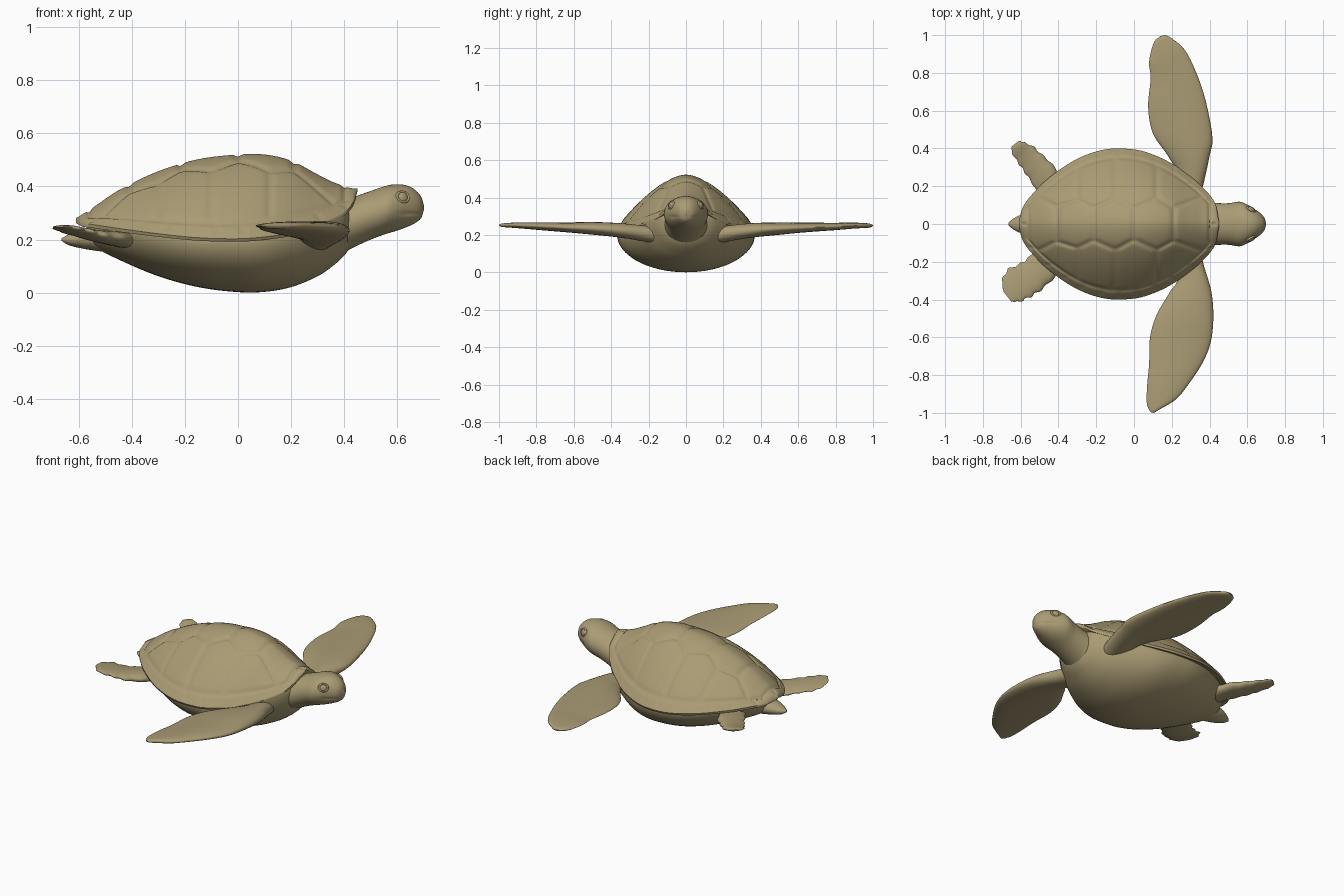
import bpy, bmesh, math
from mathutils import Vector

skin = bpy.data.materials.new("olive_tan")
skin.diffuse_color = (0.40, 0.33, 0.175, 1)


def curve(rows, x):
    """Smooth interpolation of rows keyed on their first column."""
    n = len(rows)
    x = min(max(x, rows[0][0]), rows[-1][0])
    i = 0
    while i < n - 2 and x > rows[i + 1][0]:
        i += 1
    a, b = rows[i], rows[i + 1]
    p, q = rows[max(i - 1, 0)], rows[min(i + 2, n - 1)]
    w = b[0] - a[0]
    s = (x - a[0]) / w
    out = []
    for k in range(1, len(a)):
        ma = (b[k] - p[k]) / (b[0] - p[0]) * w
        mb = (q[k] - a[k]) / (q[0] - a[0]) * w
        out.append((2*s**3 - 3*s**2 + 1) * a[k] + (s**3 - 2*s**2 + s) * ma
                   + (3*s**2 - 2*s**3) * b[k] + (s**3 - s**2) * mb)
    return out


def loft(name, rings):
    """Skin a list of closed rings and cap both ends."""
    bm = bmesh.new()
    vs = [[bm.verts.new(p) for p in r] for r in rings]
    m = len(vs[0])
    for r0, r1 in zip(vs, vs[1:]):
        for j in range(m):
            bm.faces.new((r0[j], r0[(j + 1) % m], r1[(j + 1) % m], r1[j]))
    bm.faces.new(vs[0])
    bm.faces.new(vs[-1])
    bmesh.ops.recalc_face_normals(bm, faces=bm.faces)
    me = bpy.data.meshes.new(name)
    bm.to_mesh(me)
    bm.free()
    ob = bpy.data.objects.new(name, me)
    bpy.context.collection.objects.link(ob)
    me.materials.append(skin)
    return ob


def span(a, b, n):
    """Positions from a to b, packed closer at both ends."""
    return [(a + b) / 2 - (b - a) / 2 * math.cos(math.pi * i / n) for i in range(n + 1)]


# Upper shell: x, half width, rim height, crown height
SHELL = [(-0.61, 0.02, 0.265, 0.28), (-0.59, 0.085, 0.262, 0.295), (-0.55, 0.145, 0.257, 0.318),
         (-0.45, 0.245, 0.242, 0.385), (-0.3, 0.345, 0.222, 0.457), (-0.15, 0.395, 0.207, 0.502),
         (0.0, 0.395, 0.203, 0.52), (0.1, 0.368, 0.21, 0.52), (0.2, 0.32, 0.225, 0.497),
         (0.3, 0.25, 0.255, 0.445), (0.36, 0.198, 0.28, 0.415), (0.41, 0.142, 0.31, 0.40),
         (0.435, 0.095, 0.345, 0.395), (0.45, 0.015, 0.385, 0.392)]
SEEDS = [(x, 0) for x in (0.31, 0.11, -0.11, -0.32, -0.5)]
SEEDS += [(x, s * 0.22) for x in (0.23, 0.01, -0.21, -0.39) for s in (1, -1)]


def seam(x, y, edge):
    """Groove strength between the shell plates."""
    band = math.exp(-((edge - 0.05) / 0.009) ** 2)
    if edge < 0.05:
        c = abs(math.sin(12 * math.atan2(y, x + 0.08)))
        return max(band, 0.7 * math.exp(-(c / 0.25) ** 2) * min(1, edge / 0.02))
    d = sorted(math.hypot(x - a, y - b) for a, b in SEEDS)
    return max(band, math.exp(-((d[1] - d[0]) / 0.022) ** 2))


rings = []
for x in span(-0.61, 0.45, 130):
    hw, rim, top = curve(SHELL, x)
    ring = []
    for j in range(111):
        t = -1 + 2 * j / 110
        y = hw * t
        edge = min((1 - abs(t)) * hw, x + 0.61, 0.45 - x)
        g = seam(x, y, edge) * min(1, edge / 0.02) * 0.009
        ring.append((x, y, rim + (top - rim) * (1 - abs(t) ** 1.7) - g))
    for t in (0.985, 0.95, 0.85, 0.5, 0, -0.5, -0.85, -0.95, -0.985):
        lift = 0.3 * (top - rim) * (1 - t * t)
        ring.append((x, hw * t, rim + lift - 0.014 * min(1, hw / 0.1)))
    rings.append(ring)
loft("upper_shell", rings)


def tube(name, rows, x0, x1, n, mid=0.5, mouth=False):
    """Oval body along x from rows of x, half width, bottom, top."""
    rings = []
    for x in span(x0, x1, n):
        hw, lo, hi = curve(rows, x)
        zc = lo + (hi - lo) * mid
        ring = []
        for j in range(64):
            a = math.tau * j / 64
            s, c = math.sin(a), math.cos(a)
            z = zc + s * ((hi - zc) if s > 0 else (zc - lo))
            k = 1.0
            if mouth and x > 0.6:  # mouth crease
                k -= 0.07 * math.exp(-((z - 0.297) / 0.005) ** 2) * min(1, (x - 0.6) / 0.03)
            ring.append((x, hw * c * k, z))
        rings.append(ring)
    return loft(name, rings)


# Belly: x, half width, bottom, top
tube("belly", [(-0.57, 0.03, 0.20, 0.27), (-0.54, 0.11, 0.172, 0.28), (-0.45, 0.20, 0.125, 0.28),
               (-0.3, 0.305, 0.062, 0.27), (-0.15, 0.36, 0.021, 0.26), (0, 0.365, 0.002, 0.26),
               (0.1, 0.345, 0.003, 0.26), (0.2, 0.30, 0.021, 0.28), (0.3, 0.24, 0.062, 0.31),
               (0.36, 0.19, 0.103, 0.33), (0.41, 0.13, 0.152, 0.33), (0.44, 0.04, 0.21, 0.29)],
     -0.57, 0.44, 60, 0.75)

# Neck and head: x, half width, bottom, top
tube("neck_and_head", [(0.25, 0.14, 0.10, 0.31), (0.35, 0.13, 0.125, 0.335), (0.42, 0.113, 0.163, 0.355),
                       (0.5, 0.11, 0.20, 0.383), (0.56, 0.118, 0.222, 0.403), (0.6, 0.103, 0.234, 0.408),
                       (0.64, 0.078, 0.249, 0.402), (0.67, 0.056, 0.264, 0.384),
                       (0.69, 0.033, 0.282, 0.36), (0.70, 0.004, 0.312, 0.328)],
     0.25, 0.70, 60, 0.5, True)

# Tail
tube("tail", [(-0.665, 0.005, 0.196, 0.204), (-0.64, 0.028, 0.18, 0.218),
              (-0.58, 0.055, 0.165, 0.24), (-0.48, 0.07, 0.15, 0.25)], -0.665, -0.48, 16)


def flipper(name, rows, ripple=0.0):
    """Rows: leading x, y, trailing x, y, height, half thickness."""
    keyed = [(i,) + r for i, r in enumerate(rows)]
    rings = []
    steps = 6 * (len(rows) - 1)
    for i in range(steps + 1):
        u = i / 6
        lx, ly, tx, ty, z, h = curve(keyed, u)
        f = 1 + ripple * math.sin(u * 7) * min(1, u / 2)
        ring = []
        for j in range(32):
            a = math.tau * j / 32
            k = 0.5 - 0.5 * math.cos(a) * f
            ring.append((lx + (tx - lx) * k, ly + (ty - ly) * k,
                         z + h * math.sin(a) * (0.8 + 0.25 * math.cos(a))))
        rings.append(ring)
    loft(name, rings)


flipper("front_flipper_left", [
    (0.34, 0.10, 0.16, 0.14, 0.19, 0.055), (0.37, 0.22, 0.22, 0.27, 0.21, 0.05),
    (0.40, 0.36, 0.18, 0.36, 0.225, 0.046), (0.415, 0.46, 0.10, 0.48, 0.232, 0.041),
    (0.38, 0.65, 0.075, 0.62, 0.24, 0.031), (0.33, 0.80, 0.088, 0.77, 0.245, 0.024),
    (0.27, 0.92, 0.08, 0.86, 0.25, 0.019), (0.20, 0.983, 0.105, 0.96, 0.25, 0.014),
    (0.165, 1.0, 0.14, 0.995, 0.25, 0.004)])
flipper("front_flipper_right", [
    (0.34, -0.10, 0.16, -0.14, 0.19, 0.055), (0.37, -0.22, 0.23, -0.28, 0.21, 0.05),
    (0.41, -0.36, 0.19, -0.36, 0.225, 0.046), (0.42, -0.50, 0.12, -0.48, 0.235, 0.041),
    (0.405, -0.63, 0.085, -0.60, 0.24, 0.033), (0.36, -0.74, 0.08, -0.74, 0.245, 0.027),
    (0.28, -0.86, 0.07, -0.85, 0.25, 0.021), (0.22, -0.93, 0.067, -0.94, 0.252, 0.016),
    (0.13, -0.985, 0.078, -0.98, 0.252, 0.011), (0.105, -1.0, 0.09, -0.998, 0.252, 0.004)])
flipper("hind_flipper_left", [
    (-0.36, 0.18, -0.48, 0.12, 0.195, 0.038), (-0.42, 0.30, -0.53, 0.20, 0.203, 0.032),
    (-0.48, 0.36, -0.575, 0.27, 0.21, 0.025), (-0.535, 0.41, -0.61, 0.32, 0.22, 0.018),
    (-0.585, 0.433, -0.645, 0.375, 0.235, 0.013), (-0.61, 0.44, -0.648, 0.41, 0.24, 0.005)], 0.07)
flipper("hind_flipper_right", [
    (-0.36, -0.16, -0.48, -0.10, 0.195, 0.038), (-0.42, -0.28, -0.55, -0.17, 0.205, 0.032),
    (-0.495, -0.35, -0.60, -0.21, 0.215, 0.025), (-0.55, -0.385, -0.665, -0.24, 0.23, 0.018),
    (-0.605, -0.41, -0.697, -0.30, 0.243, 0.013), (-0.65, -0.41, -0.69, -0.36, 0.25, 0.005)], 0.07)

# Eyes with raised lids
for side, s in (("left", 1), ("right", -1)):
    aim = Vector((0.45, 0.85 * s, 0.3)).to_track_quat('Z', 'Y').to_euler()
    spot = (0.62, 0.079 * s, 0.36)
    bpy.ops.mesh.primitive_uv_sphere_add(segments=20, ring_count=12, radius=0.02, location=spot, rotation=aim)
    eye = bpy.context.object
    eye.name = "eye_" + side
    eye.scale.z = 0.5
    bpy.ops.mesh.primitive_torus_add(major_radius=0.024, minor_radius=0.006, major_segments=24,
                                     minor_segments=8, location=spot, rotation=aim)
    lid = bpy.context.object
    lid.name = "eyelid_" + side
    lid.scale.y = 0.85
    for ob in (eye, lid):
        ob.data.materials.append(skin)

# Smooth shading with crisp rims
for ob in bpy.context.scene.objects:
    ob.select_set(True)
bpy.context.view_layer.objects.active = bpy.data.objects["upper_shell"]
bpy.ops.object.shade_smooth_by_angle(angle=math.radians(50))
